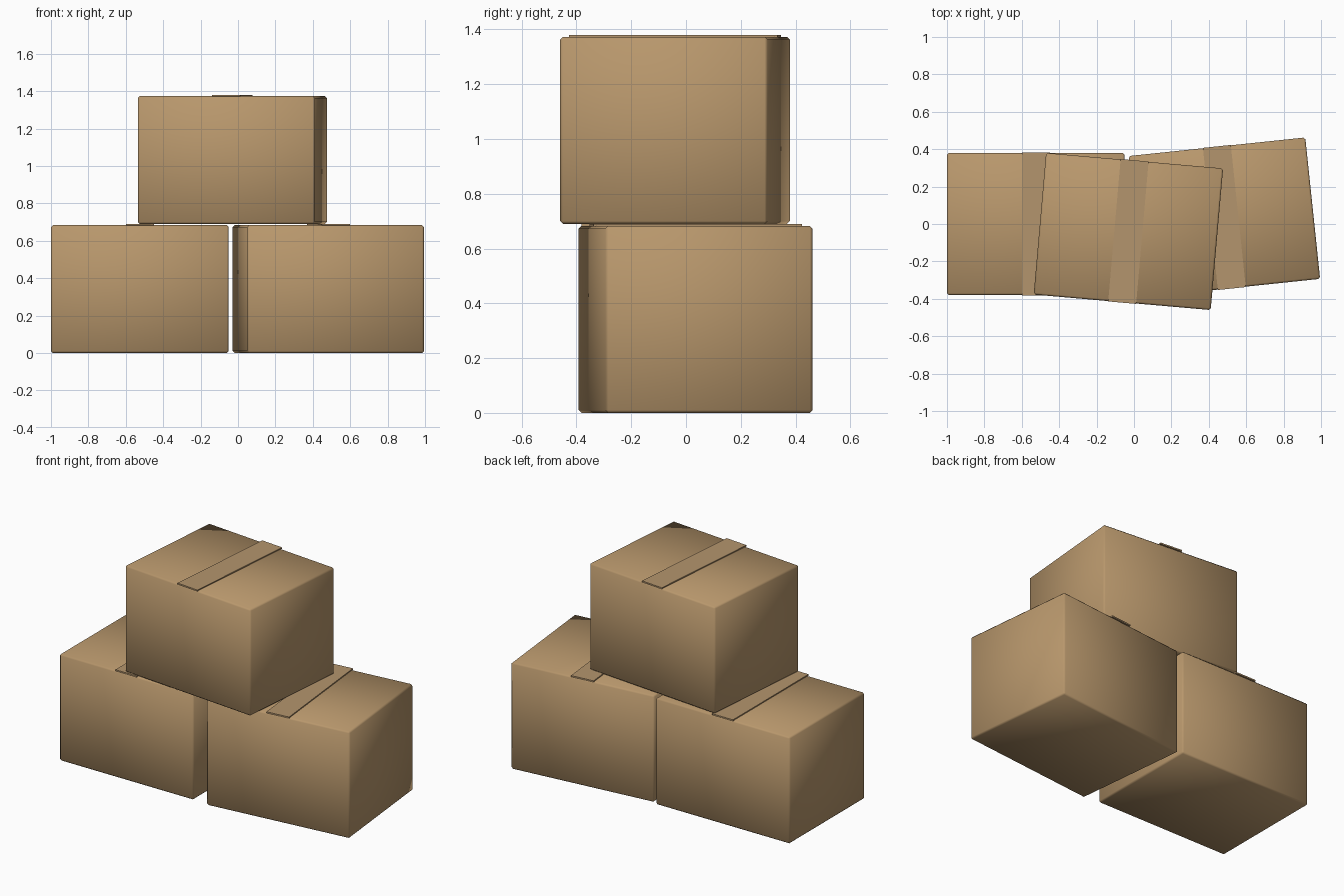
import bpy
import bmesh
import math
from mathutils import Matrix

default = bpy.data.objects.get("Cube")
if default:
    bpy.data.objects.remove(default, do_unlink=True)


def make_material(name, rgb):
    mat = bpy.data.materials.new(name)
    mat.use_nodes = True
    color = (*rgb, 1.0)
    mat.diffuse_color = color
    bsdf = mat.node_tree.nodes["Principled BSDF"]
    bsdf.inputs["Base Color"].default_value = color
    bsdf.inputs["Roughness"].default_value = 0.85
    return mat


cardboard = make_material("cardboard brown", (0.48, 0.31, 0.15))
tape_tan = make_material("tape tan", (0.455, 0.30, 0.155))


def make_block(name, size, mat, location, turn, bevel=0.0):
    """Block standing on its location, turned about z, with optional soft edges."""
    bm = bmesh.new()
    bmesh.ops.create_cube(bm, size=1.0)
    bmesh.ops.scale(bm, vec=size, verts=bm.verts)
    bmesh.ops.translate(bm, vec=(0, 0, size[2] / 2), verts=bm.verts)
    if bevel:
        bmesh.ops.bevel(bm, geom=bm.edges[:], offset=bevel, segments=1,
                        affect='EDGES', profile=0.5)
        for face in bm.faces:
            face.smooth = True
    mesh = bpy.data.meshes.new(name)
    bm.to_mesh(mesh)
    bm.free()
    mesh.materials.append(mat)
    obj = bpy.data.objects.new(name, mesh)
    obj.matrix_world = (Matrix.Translation(location)
                        @ Matrix.Rotation(math.radians(turn), 4, 'Z'))
    bpy.context.collection.objects.link(obj)
    return obj


WIDTH, DEPTH, HEIGHT = 0.95, 0.76, 0.683
TAPE_WIDTH, TAPE_THICK = 0.15, 0.007
LEVEL = HEIGHT + TAPE_THICK

# Stack of cartons: name, x, y, z, turn in degrees
cartons = [
    ("lower_right_box", -0.525, 0.0, 0.0, 0),
    ("lower_left_box", 0.483, 0.035, 0.0, 6),
    ("top_box", -0.03, -0.04, LEVEL, -5),
]

for name, x, y, z, turn in cartons:
    # Carton body with softened edges
    make_block(name, (WIDTH, DEPTH, HEIGHT), cardboard, (x, y, z), turn, bevel=0.01)
    # Packing tape strip along the lid seam
    make_block(name + "_tape", (TAPE_WIDTH, DEPTH + 0.004, TAPE_THICK + 0.002),
               tape_tan, (x, y, z + HEIGHT - 0.002), turn)
